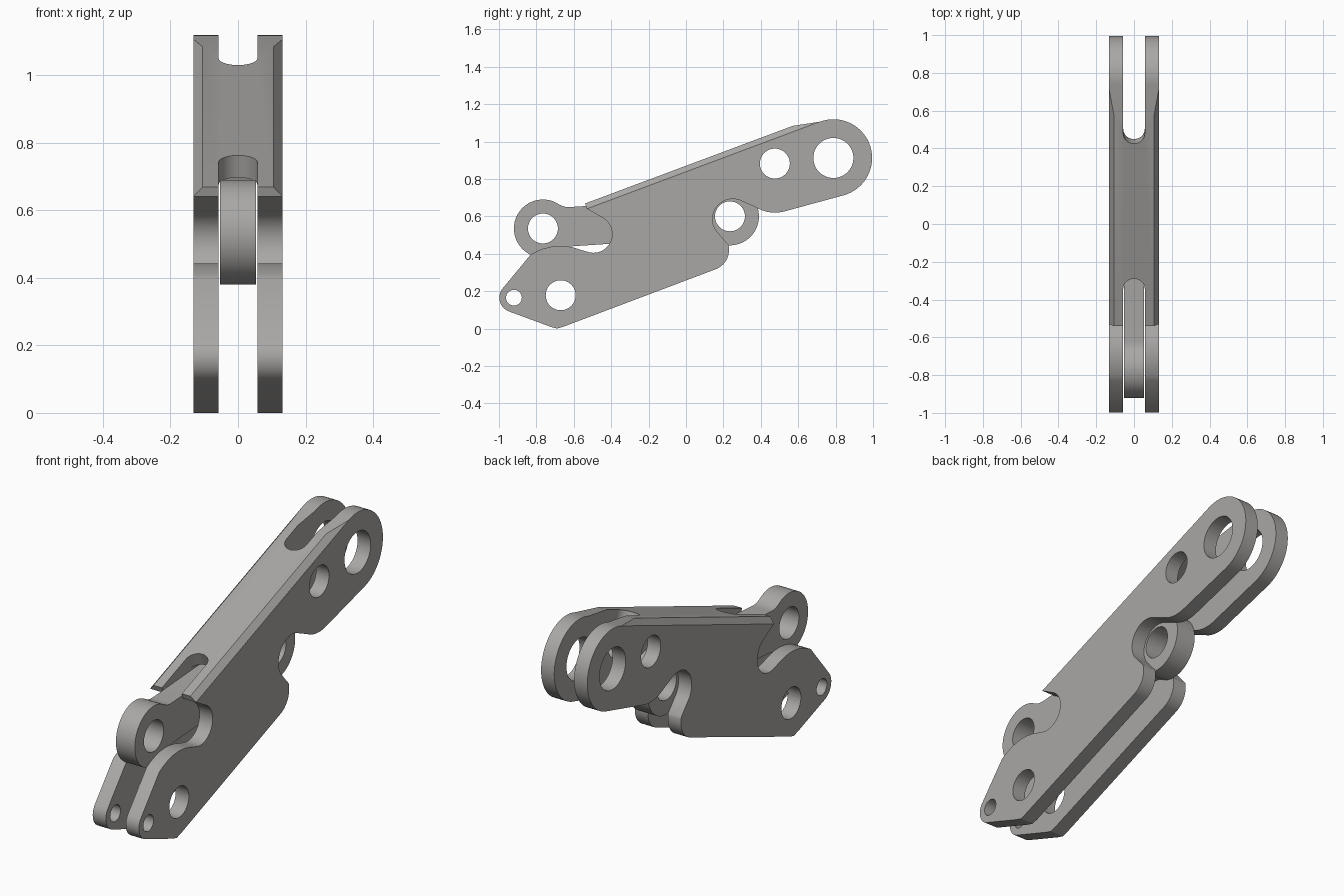
import bpy, bmesh, math
from mathutils import Matrix

if "Cube" in bpy.data.objects:
    bpy.data.objects.remove(bpy.data.objects["Cube"], do_unlink=True)

metal = bpy.data.materials.new("grey metal")
metal.use_nodes = True
GREY = (0.40, 0.39, 0.38, 1)
metal.diffuse_color = GREY
metal.node_tree.nodes["Principled BSDF"].inputs["Base Color"].default_value = GREY

SLOPE = math.radians(20.5)      # tilt of the top edge
HALF, INNER, TOP_HALF = 0.132, 0.057, 0.105
WEB = 0.07                      # thickness of the bridge joining the side plates


def arc(cy, cz, r, a0, a1, n=16):
    """Points on an arc, angles in degrees."""
    angles = [math.radians(a0 + (a1 - a0) * i / n) for i in range(n + 1)]
    return [(cy + r * math.cos(a), cz + r * math.sin(a)) for a in angles]


def make_object(name, bm):
    bmesh.ops.recalc_face_normals(bm, faces=bm.faces)
    mesh = bpy.data.meshes.new(name)
    bm.to_mesh(mesh)
    bm.free()
    mesh.materials.append(metal)
    obj = bpy.data.objects.new(name, mesh)
    bpy.context.collection.objects.link(obj)
    return obj


def prism(bm, outline, half):
    """Extrude a (y, z) outline from -half to +half along x."""
    rows = [[bm.verts.new((x, y, z)) for y, z in outline] for x in (-half, half)]
    for row in rows:
        bm.faces.new(row)
    n = len(outline)
    sides = [bm.faces.new((rows[0][i], rows[0][(i + 1) % n],
                           rows[1][(i + 1) % n], rows[1][i])) for i in range(n)]
    return rows, sides


def cut(obj, cutter):
    """Subtract the cutter, then discard it."""
    cutter.hide_render = True
    mod = obj.modifiers.new("cut", 'BOOLEAN')
    mod.operation, mod.solver, mod.object = 'DIFFERENCE', 'EXACT', cutter
    bpy.context.view_layer.objects.active = obj
    bpy.ops.object.modifier_apply(modifier=mod.name)
    bpy.data.objects.remove(cutter, do_unlink=True)


def drill(obj, y, z, r):
    bm = bmesh.new()
    prism(bm, arc(y, z, r, 0, 352.5, 47), 0.3)
    cut(obj, make_object("hole_cutter", bm))


def smooth(obj):
    bpy.ops.object.select_all(action='DESELECT')
    obj.select_set(True)
    bpy.context.view_layer.objects.active = obj
    bpy.ops.object.shade_smooth_by_angle(angle=math.radians(30))


# Side outline of the body; its last point and the eye arc's end bound the top edge
eye = arc(0.788, 0.912, 0.207, -74.5, 90 + math.degrees(SLOPE), 32)
tangent = eye[-1]


def top_z(y, lift=0.0):
    return tangent[1] + (y - tangent[0]) * math.tan(SLOPE) + lift


before = [(-0.72, 0.008), (-0.69, 0.0), (-0.655, 0.01)]
before += arc(0.12, 0.42, 0.11, -70, 15)                 # lower rear corner
before += arc(0.25, 0.585, 0.108, 228, 62, 20)           # notch around the rear pivot
before += arc(0.476, 0.82, 0.2, 240, 285.5, 10)
after = [(-0.53, top_z(-0.53))]
after += arc(-0.495, 0.505, 0.1, 62, -100, 20)           # front notch
after += [(-0.56, 0.42), (-0.59, 0.43), (-0.62, 0.437), (-0.65, 0.441), (-0.68, 0.442),
          (-0.72, 0.438), (-0.76, 0.428), (-0.80, 0.412), (-0.83, 0.396)]
after += arc(-0.92, 0.165, 0.078, 140, 250, 12)          # nose

bm = bmesh.new()
rows, sides = prism(bm, before + eye + after, HALF)
i = len(before) + len(eye) - 1
bm.faces.remove(sides[i])
# Raised cap with chamfered long edges
t = [r[i] for r in rows]
f = [r[i + 1] for r in rows]
a = [bm.verts.new((x, -0.54, top_z(-0.54, 0.032))) for x in (-TOP_HALF, TOP_HALF)]
b = [bm.verts.new((x, 0.57, top_z(0.57, 0.032))) for x in (-TOP_HALF, TOP_HALF)]
bm.faces.new((f[0], f[1], a[1], a[0]))
bm.faces.new((a[0], a[1], b[1], b[0]))
bm.faces.new((b[0], b[1], t[1], t[0]))
for s in (0, 1):
    bm.faces.new((f[s], a[s], b[s], t[s]))
body = make_object("forked_body", bm)

# Hollow between the side plates, below the bridge
frame = Matrix.Translation((0, 0, top_z(0, 0.032))) @ Matrix.Rotation(SLOPE, 4, 'X')
bm = bmesh.new()
prism(bm, [(-2, -2), (2, -2), (2, -WEB), (-2, -WEB)], INNER)
bm.transform(frame)
cut(body, make_object("hollow_cutter", bm))


def slot(y_end, direction):
    """Open-ended slot through the bridge with a round closed end."""
    u = y_end / math.cos(SLOPE) + direction * INNER
    start = 90 if direction > 0 else -90
    pts = [(x, y) for y, x in arc(u, 0, INNER, start, start + 180, 20)]
    pts += [(pts[-1][0], u + direction * 2), (pts[0][0], u + direction * 2)]
    bm = bmesh.new()
    low = bm.faces.new([bm.verts.new((x, y, -0.15)) for x, y in pts])
    ext = bmesh.ops.extrude_face_region(bm, geom=[low])["geom"]
    bmesh.ops.translate(bm, verts=[v for v in ext if isinstance(v, bmesh.types.BMVert)],
                        vec=(0, 0, 0.4))
    bm.transform(frame)
    cut(body, make_object("slot_cutter", bm))


slot(-0.29, -1)
slot(0.425, 1)
for y, z, r in ((-0.67, 0.178, 0.08), (-0.92, 0.165, 0.042),
                (0.475, 0.882, 0.08), (0.788, 0.912, 0.107)):
    drill(body, y, z, r)
smooth(body)

# Inner link: two round eyes joined by a straight arm
P, Q, R = (-0.765, 0.535), (0.235, 0.60), 0.155
length, tilt = math.dist(P, Q), math.atan2(Q[1] - P[1], Q[0] - P[0])
fillet = [(0.112, 0.113), (0.13, 0.107), (0.155, 0.105)]
half = arc(0, 0, R, 180, 52, 24) + fillet
half += [(length - u, w) for u, w in reversed(half)]
outline = half + [(u, -w) for u, w in reversed(half[1:-1])]
bm = bmesh.new()
prism(bm, outline, 0.054)
bm.transform(Matrix.Translation((0, *P)) @ Matrix.Rotation(tilt, 4, 'X'))
link = make_object("inner_link", bm)
for y, z in (P, Q):
    drill(link, y, z, 0.08)
smooth(link)
